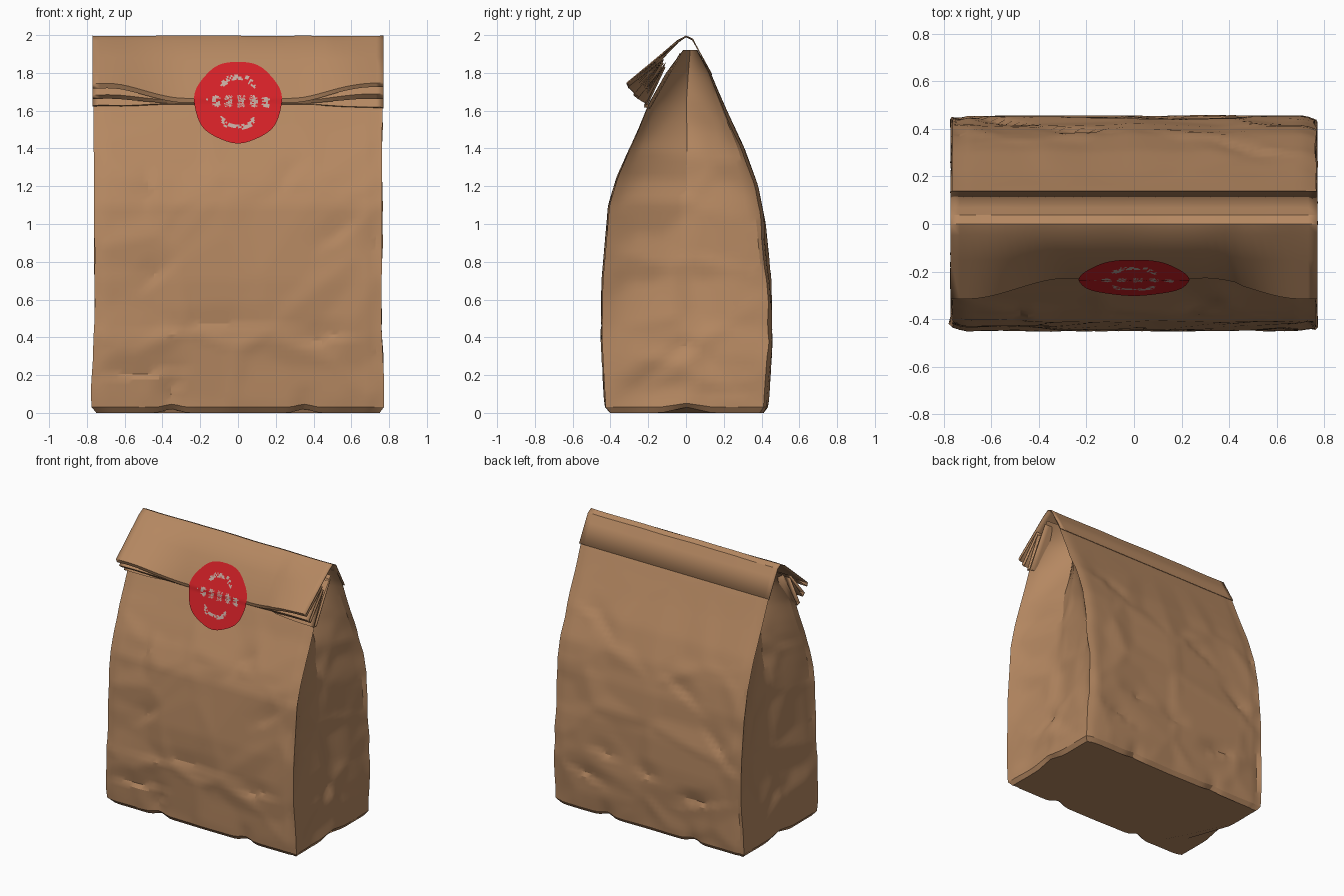
import bpy, bmesh, math, random
from mathutils import Vector, noise

random.seed(4)
if "Cube" in bpy.data.objects:
    bpy.data.objects.remove(bpy.data.objects["Cube"])


def material(name, rgb):
    m = bpy.data.materials.new(name)
    m.use_nodes = True
    m.diffuse_color = (*rgb, 1)
    m.node_tree.nodes["Principled BSDF"].inputs["Base Color"].default_value = (*rgb, 1)
    return m


kraft = material("kraft_paper", (0.46, 0.245, 0.12))
red = material("red_sticker", (0.65, 0.015, 0.02))
pale = material("pale_print", (0.55, 0.40, 0.35))


def finish(name, bm, mats, angle):
    bmesh.ops.recalc_face_normals(bm, faces=bm.faces[:])
    me = bpy.data.meshes.new(name)
    bm.to_mesh(me)
    bm.free()
    ob = bpy.data.objects.new(name, me)
    bpy.context.collection.objects.link(ob)
    for m in mats:
        me.materials.append(m)
    bpy.ops.object.select_all(action='DESELECT')
    bpy.context.view_layer.objects.active = ob
    ob.select_set(True)
    bpy.ops.object.shade_smooth_by_angle(angle=math.radians(angle))
    return ob


def lerp_table(table, z):
    for (z0, a), (z1, b) in zip(table, table[1:]):
        if z <= z1:
            return a + (b - a) * max(0, (z - z0) / (z1 - z0))
    return table[-1][1]


# Side outlines of the bag: height, depth
FRONT = [(0, .40), (.03, .425), (.2, .435), (.4, .445), (.7, .44), (1.1, .405), (1.25, .36),
         (1.4, .295), (1.5, .25), (1.64, .195), (1.8, .105), (1.92, .015)]
BACK = [(0, .41), (.03, .43), (.35, .45), (.7, .445), (1, .415), (1.2, .375), (1.4, .305),
        (1.6, .215), (1.8, .13), (1.92, .06)]
WIDTH = [(0, .75), (.03, .772), (.2, .772), (.45, .76), (1, .762), (1.92, .765)]
GUSSET = [(.3, 0), (.45, .03), (.7, .07), (1.1, .10), (1.4, .14), (1.7, .22), (1.92, .28)]

# Pressed creases: x, z, direction, half length, depth
front_creases = [(-.47, 1.17, 1.62, .16, .018), (.3, 1.26, .9, .17, .02), (-.5, .2, .1, .28, .022),
                 (.48, .385, .03, .2, .02), (-.42, .72, .8, .16, .018), (.55, .95, .7, .2, .016),
                 (-.33, .12, 1.2, .13, .02), (-.1, .45, .05, .6, .012)]
back_creases = [(random.uniform(-.65, .65), random.uniform(.15, 1.6), random.uniform(-.6, .9),
                 random.uniform(.12, .28), .018) for _ in range(9)]


def crease(u, z, creases):
    total = 0
    for cx, cz, a, half, depth in creases:
        along = (u - cx) * math.cos(a) + (z - cz) * math.sin(a)
        across = (z - cz) * math.cos(a) - (u - cx) * math.sin(a)
        if abs(along) < half and 0 <= across < .12:
            total += depth * (1 - across / .12) * (1 - abs(along) / half)
    return total


def facets(p, scale):
    # Piecewise flat crumple field
    d = noise.voronoi(p * scale, distance_metric='DISTANCE_SQUARED')[0]
    return min(d[1] - d[0], .8)


# Bag body: crumpled rings with gusseted sides
PANEL, SIDE, LEVELS = 48, 20, 64


def ring(z):
    f, b = -lerp_table(FRONT, z), lerp_table(BACK, z)
    w, g = lerp_table(WIDTH, z), lerp_table(GUSSET, z)
    calm = min(1, max(.1, (1.75 - z) / .5)) * min(1, z / .1 + .2)
    pts = []
    for s, depth, creases in ((-1, f, front_creases), (1, b, back_creases)):
        for i in range(PANEL):
            x = -s * w * (2 * i / PANEL - 1) * -1 if s < 0 else w * (1 - 2 * i / PANEL)
            if s < 0:
                x = w * (2 * i / PANEL - 1)
            p = Vector((x, depth, z))
            edge = max(0, (abs(x) / w - .9) / .1)
            p.y -= s * (.018 * edge * edge * min(1, abs(depth) * 4)
                        + calm * (.022 * facets(p, 2.3) + crease(x, z, creases) - .008))
            if z < .15:
                dent = math.exp(-((abs(x) - .35) / .05) ** 2) * (1 - z / .15)
                p.z += .02 * dent
                p.y -= s * .015 * dent
            p.x += .01 * edge * noise.noise(Vector((s * 3, x, z * 5)))
            pts.append(p)
        for i in range(SIDE):
            t = 2 * i / SIDE - 1
            start, end = (f, b) if s < 0 else (b, f)
            y = start + (end - start) * i / SIDE
            tri = .36 * (1 - abs(t))
            inset = g * (1 - abs(t)) ** .7
            inset += .018 * max(0, 1 - abs(z - tri) / .07) * (1 - abs(t))
            p = Vector((-s * w, y, z))
            inset += calm * .03 * facets(p, 3) * (1 - abs(t) ** 4)
            p.x += s * inset
            if z < .1:
                p.z += .03 * max(0, 1 - abs(t) * 3) * (1 - z / .1)
            pts.append(p)
    return pts


bm = bmesh.new()
heights = [0, .012] + [.03 + 1.89 * k / LEVELS for k in range(LEVELS + 1)]
rings = [[bm.verts.new(p) for p in ring(z)] for z in heights]
for lo, hi in zip(rings, rings[1:]):
    for i in range(len(lo)):
        j = (i + 1) % len(lo)
        bm.faces.new((lo[i], lo[j], hi[j], hi[i]))
bm.faces.new(rings[0])
bm.faces.new(rings[-1])
finish("bag_body", bm, [kraft], 24)

# Rolled top flap: one strip of paper folded over, flatter in the middle than at the ends
MIDDLE = [(.137, 1.79), (.066, 1.92), (.035, 1.978), (0, 1.994), (-.045, 1.968), (-.14, 1.86),
          (-.225, 1.665), (-.222, 1.645), (-.13, 1.84), (-.215, 1.65), (-.21, 1.638),
          (-.12, 1.82), (-.206, 1.64), (-.197, 1.635), (-.03, 1.9)]
ENDS = [(.137, 1.79), (.066, 1.92), (.035, 1.975), (0, 1.992), (-.045, 1.965), (-.15, 1.88),
        (-.312, 1.745), (-.303, 1.725), (-.12, 1.87), (-.275, 1.685), (-.255, 1.665),
        (-.11, 1.85), (-.22, 1.625), (-.19, 1.62), (-.03, 1.9)]
COLS = 40
bm = bmesh.new()
strip = []
for i in range(COLS + 1):
    x = .77 * (2 * i / COLS - 1)
    k = min(1, max(0, (abs(x) - .28) / .42))
    k = k * k * (3 - 2 * k)
    row = []
    for n, (a, b) in enumerate(zip(MIDDLE, ENDS)):
        p = Vector((x, *(Vector(a).lerp(Vector(b), k))))
        if n > 3:
            p.z += .012 * k * noise.noise(Vector((x * 4, n * .2, 1)))
            if .28 < x < .44:
                p.y += .008 * (x - .28) / .16
        elif n > 1:
            p.z += .006 * noise.noise(Vector((x * 3, 0, 7)))
        row.append(bm.verts.new(p))
    strip.append(row)
for a, b in zip(strip, strip[1:]):
    for i in range(len(a) - 1):
        bm.faces.new((a[i], b[i], b[i + 1], a[i + 1]))
flap = finish("rolled_flap", bm, [kraft], 32)
sheet = flap.modifiers.new("paper_thickness", 'SOLIDIFY')
sheet.thickness = .006
sheet.offset = 0

# Round sticker bent over the flap edge, with worn pale marks
STICKER = [(1.42, -.302), (1.64, -.236), (1.665, -.234), (1.87, -.143)]
RINGS, SEGS, RADIUS = 22, 96, .232


def sticker_point(r, a):
    r *= 1 + .012 * math.sin(a * 7) * (r / RADIUS)
    x, z = r * math.cos(a), 1.645 + .93 * r * math.sin(a)
    return Vector((x, lerp_table(STICKER, z) - .002, z))


bm = bmesh.new()
centre = bm.verts.new(sticker_point(0, 0))
loops = [[bm.verts.new(sticker_point(RADIUS * k / RINGS, math.tau * i / SEGS))
          for i in range(SEGS)] for k in range(1, RINGS + 1)]
for i in range(SEGS):
    j = (i + 1) % SEGS
    bm.faces.new((centre, loops[0][i], loops[0][j]))
    for a, b in zip(loops, loops[1:]):
        bm.faces.new((a[i], b[i], b[j], a[j]))
for f in bm.faces:
    c = f.calc_center_median()
    x, z = c.x, c.z - 1.645
    r = math.hypot(x, z)
    arc = abs(x) < .09 and .115 < r < .145
    band = abs(z - .005) < .03 and abs(x) < .17 and math.sin(x * 95) > -.2
    f.material_index = int((arc or band) and random.random() < .72)
finish("round_sticker", bm, [red, pale], 40)
